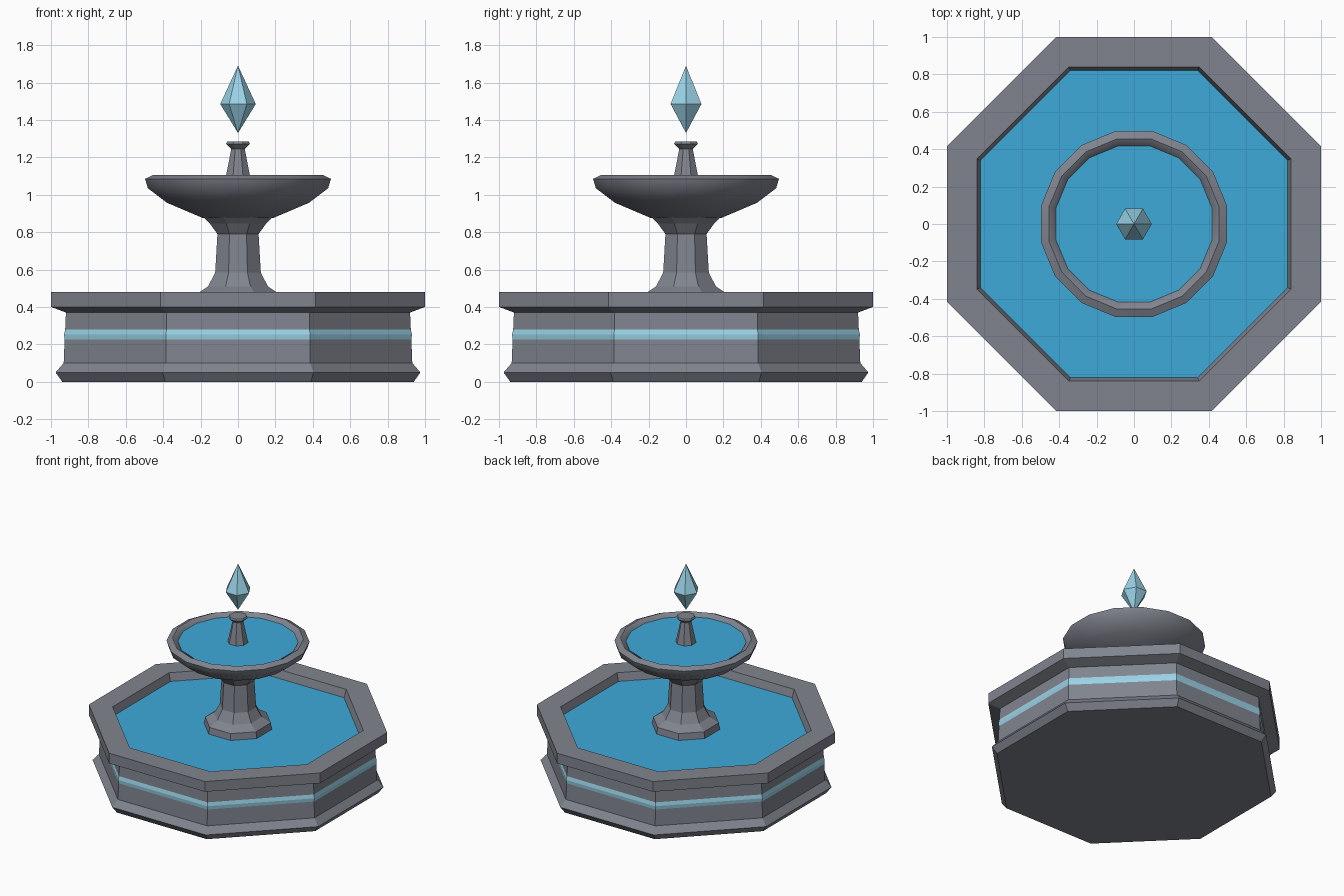
import bpy, bmesh, math

if "Cube" in bpy.data.objects:
    bpy.data.objects.remove(bpy.data.objects["Cube"])


def lin(c):
    c /= 255
    return c / 12.92 if c <= 0.04045 else ((c + 0.055) / 1.055) ** 2.4


def mat(name, r, g, b):
    m = bpy.data.materials.new(name)
    m.diffuse_color = (lin(r), lin(g), lin(b), 1)
    m.use_nodes = True
    m.node_tree.nodes["Principled BSDF"].inputs["Base Color"].default_value = m.diffuse_color
    return m


stone = mat("grey_stone", 128, 132, 142)
water = mat("blue_water", 62, 170, 218)
crystal = mat("pale_blue_crystal", 155, 212, 232)


def lathe(name, profile, sides, mats, smooth=None, flats=True, band=None):
    """Turn (radius, z) points about z. With flats, radius is to the flat side."""
    bm = bmesh.new()
    k = 1 / math.cos(math.pi / sides) if flats else 1
    off = math.pi / sides if flats else 0
    rings = []
    for r, z in profile:
        if r == 0:
            rings.append([bm.verts.new((0, 0, z))] * sides)
        else:
            rings.append([bm.verts.new((r * k * math.cos(off + 2 * math.pi * i / sides),
                                        r * k * math.sin(off + 2 * math.pi * i / sides), z))
                          for i in range(sides)])
    for a, b in zip(rings, rings[1:]):
        for i in range(sides):
            j = (i + 1) % sides
            f = bm.faces.new(list(dict.fromkeys((a[i], a[j], b[j], b[i]))))
            z = f.calc_center_median().z
            if band and band[0] < z < band[1]:
                f.material_index = 1
    # flat caps on open ends
    if profile[0][0]:
        bm.faces.new(rings[0][::-1])
    if profile[-1][0]:
        bm.faces.new(rings[-1])
    bmesh.ops.recalc_face_normals(bm, faces=bm.faces)
    me = bpy.data.meshes.new(name)
    bm.to_mesh(me)
    bm.free()
    for m in mats:
        me.materials.append(m)
    ob = bpy.data.objects.new(name, me)
    bpy.context.collection.objects.link(ob)
    if smooth:
        bpy.ops.object.select_all(action='DESELECT')
        ob.select_set(True)
        bpy.context.view_layer.objects.active = ob
        bpy.ops.object.shade_smooth_by_angle(angle=math.radians(smooth))
    return ob


# octagonal basin wall with coloured stripe and overhanging lip
lathe("basin", [(0.94, 0), (0.975, 0.05), (0.932, 0.10), (0.927, 0.225), (0.930, 0.252),
                (0.924, 0.28), (0.92, 0.37), (1.0, 0.40), (1.0, 0.48), (0.84, 0.48),
                (0.82, 0.41), (0.82, 0.38)], 8, [stone, crystal], band=(0.225, 0.28))
lathe("basin_water", [(0.822, 0.40), (0.822, 0.42)], 8, [water])

# octagonal pedestal
lathe("pedestal", [(0.23, 0.40), (0.22, 0.47), (0.16, 0.51), (0.122, 0.583), (0.11, 0.79),
                   (0.15, 0.845), (0.185, 0.88)], 8, [stone])

# sixteen-sided upper bowl, smooth
lathe("bowl", [(0.187, 0.875), (0.38, 0.957), (0.482, 1.035), (0.497, 1.085), (0.455, 1.105),
               (0.42, 1.085), (0.41, 1.06)], 16, [stone], smooth=50)
lathe("bowl_water", [(0.418, 1.07), (0.418, 1.08)], 16, [water])

# spout with flared mouth
lathe("spout", [(0.07, 1.07), (0.036, 1.245), (0.064, 1.272), (0.058, 1.284)], 8, [stone])

# floating six-sided crystal
lathe("crystal", [(0, 1.33), (0.095, 1.485), (0, 1.69)], 6, [crystal], flats=False)
